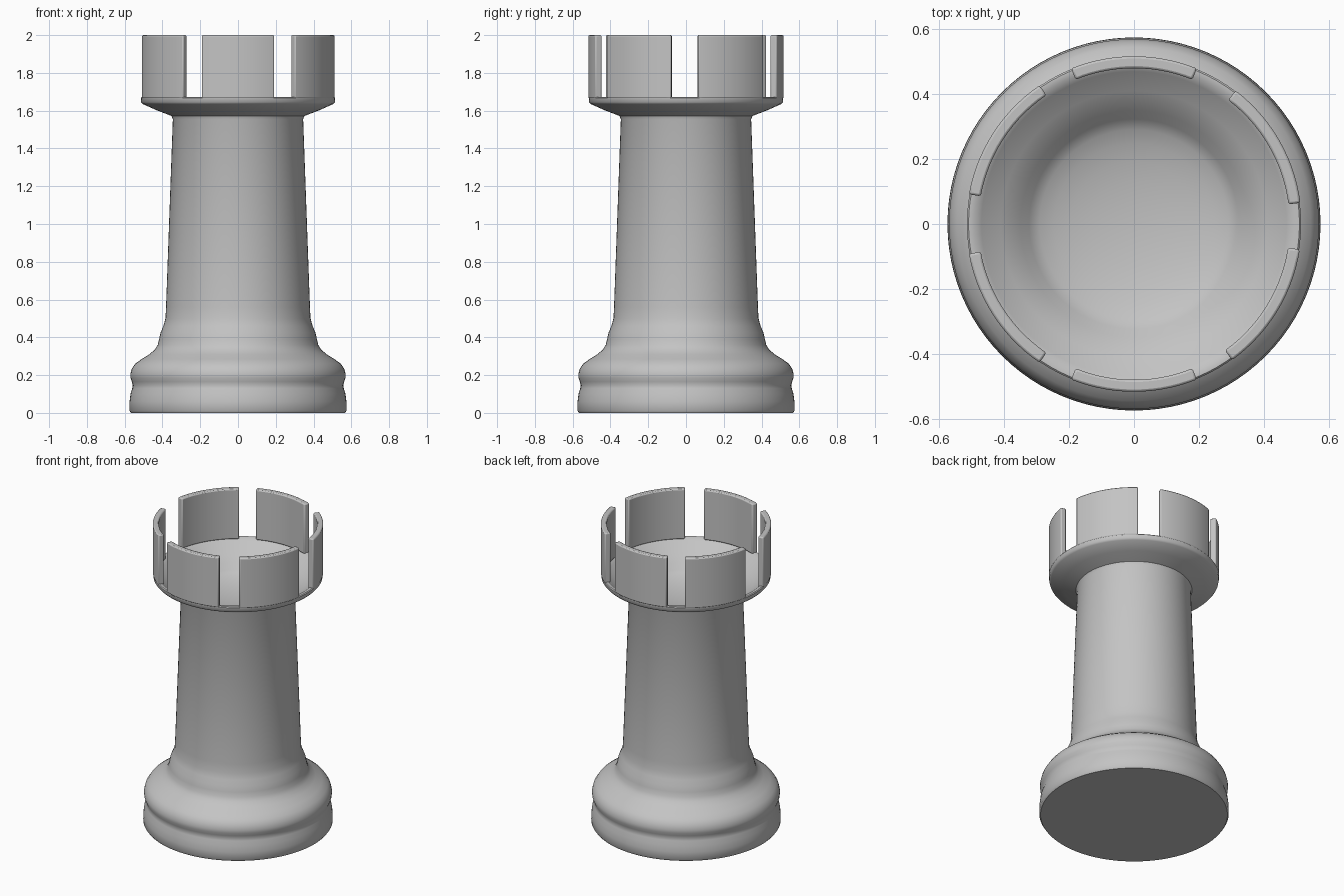
import bpy, bmesh
from math import sin, cos, radians, pi

cube = bpy.data.objects.get("Cube")
if cube:
    bpy.data.objects.remove(cube)

stone = bpy.data.materials.new("grey_stone")
stone.use_nodes = True
GREY = (0.55, 0.55, 0.55, 1)
stone.diffuse_color = GREY
stone.node_tree.nodes["Principled BSDF"].inputs["Base Color"].default_value = GREY


def finish(bm, name, angle):
    """Turn a bmesh into a smooth-shaded object."""
    bmesh.ops.recalc_face_normals(bm, faces=bm.faces)
    mesh = bpy.data.meshes.new(name)
    bm.to_mesh(mesh)
    bm.free()
    mesh.materials.append(stone)
    obj = bpy.data.objects.new(name, mesh)
    bpy.context.collection.objects.link(obj)
    bpy.ops.object.select_all(action='DESELECT')
    obj.select_set(True)
    bpy.context.view_layer.objects.active = obj
    bpy.ops.object.shade_smooth_by_angle(angle=radians(angle))
    return obj


def lathe(name, profile, steps=96):
    """Spin a (radius, height) profile around the vertical axis."""
    bm = bmesh.new()
    verts = [bm.verts.new((r, 0, z)) for r, z in profile]
    edges = [bm.edges.new(pair) for pair in zip(verts, verts[1:])]
    bmesh.ops.spin(bm, geom=verts + edges, cent=(0, 0, 0), axis=(0, 0, 1),
                   angle=2 * pi, steps=steps)
    bmesh.ops.remove_doubles(bm, verts=bm.verts, dist=0.0005)
    return finish(bm, name, 40)


def battlement(name, middle, span, inner=0.48, outer=0.517, low=1.665, high=2.0, steps=14):
    """Curved wall block with softened edges."""
    bm = bmesh.new()
    rings = []
    for i in range(steps + 1):
        a = radians(middle + span * (i / steps - 0.5))
        rings.append([bm.verts.new((r * cos(a), r * sin(a), z))
                      for r, z in ((inner, low), (outer, low), (outer, high), (inner, high))])
    for a, b in zip(rings, rings[1:]):
        for k in range(4):
            n = (k + 1) % 4
            bm.faces.new((a[k], a[n], b[n], b[k]))
    bm.faces.new(rings[0])
    bm.faces.new(rings[-1])
    obj = finish(bm, name, 40)
    bevel = obj.modifiers.new("soft_edges", 'BEVEL')
    bevel.width = 0.007
    bevel.segments = 2
    bevel.limit_method = 'ANGLE'


# Moulded foot, tapering shaft, flared collar and hollow bowl in one turning
outside = [(0, 0), (0.567, 0), (0.575, 0.012), (0.574, 0.06), (0.569, 0.10), (0.56, 0.13),
           (0.557, 0.145), (0.562, 0.165), (0.569, 0.185), (0.57, 0.205), (0.563, 0.232),
           (0.545, 0.26), (0.51, 0.285), (0.47, 0.31), (0.44, 0.335), (0.425, 0.36),
           (0.418, 0.39), (0.41, 0.425), (0.395, 0.46), (0.384, 0.50), (0.381, 0.56),
           (0.345, 1.555), (0.352, 1.572), (0.43, 1.602), (0.504, 1.635),
           (0.513, 1.645), (0.515, 1.668), (0.51, 1.673), (0.492, 1.673)]
bowl = [(0.47, 1.655), (0.41, 1.61), (0.35, 1.575)]
bowl += [(0.35 * cos(t * pi / 16), 1.575 - 0.11 * sin(t * pi / 16)) for t in range(2, 8)]
lathe("tower_body", outside + bowl + [(0, 1.465)])

# Six battlements with narrow gaps between them
for i, middle in enumerate((30, 90, 147, 213, 270, 328.5)):
    battlement(f"battlement_{i + 1}", middle, 44 if i % 3 == 1 else 45.5)
